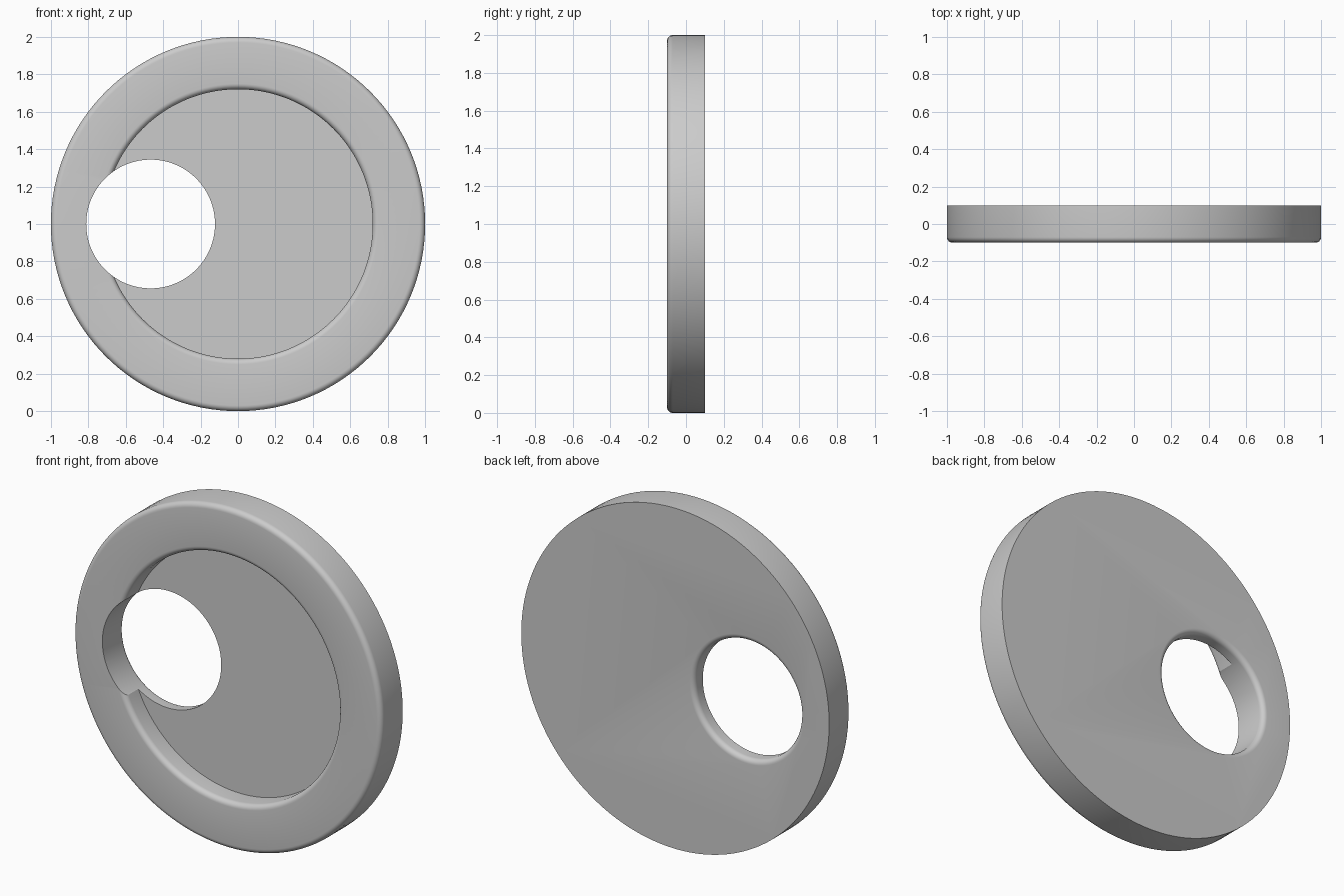
import bpy, bmesh, math
from math import sin, cos, pi

if "Cube" in bpy.data.objects:
    bpy.data.objects.remove(bpy.data.objects["Cube"])

SEGMENTS = 128
FILLET = 0.03


def arc(cr, cy, a0, a1, steps=6):
    """Quarter-round profile points (radius, y) about a centre, angles in degrees."""
    return [(cr + FILLET * cos(math.radians(a0 + (a1 - a0) * i / steps)),
             cy + FILLET * sin(math.radians(a0 + (a1 - a0) * i / steps)))
            for i in range(steps + 1)]


def lathe(name, profile, x=0.0, z=1.0):
    """Turn a (radius, y) profile about the y axis and cap both ends."""
    bm = bmesh.new()
    rings = [[bm.verts.new((x + r * cos(2 * pi * i / SEGMENTS), y,
                            z + r * sin(2 * pi * i / SEGMENTS)))
              for i in range(SEGMENTS)] for r, y in profile]
    for a, b in zip(rings, rings[1:]):
        for i in range(SEGMENTS):
            j = (i + 1) % SEGMENTS
            bm.faces.new((a[i], a[j], b[j], b[i]))
    bm.faces.new(rings[0])
    bm.faces.new(rings[-1])
    bmesh.ops.recalc_face_normals(bm, faces=bm.faces)
    mesh = bpy.data.meshes.new(name)
    bm.to_mesh(mesh)
    bm.free()
    obj = bpy.data.objects.new(name, mesh)
    bpy.context.collection.objects.link(obj)
    return obj


# Dished disc: flat back, rounded outer front edge, rounded lip, recessed floor
disc = lathe("dished_disc",
             [(1.0, 0.1)]
             + arc(1.0 - FILLET, -0.1 + FILLET, 0, -90)
             + arc(0.72 + FILLET, -0.1 + FILLET, -90, -180)
             + [(0.72, 0.02)])

# Off-centre through hole, flared where it meets the back
HOLE = 0.344
flare = arc(HOLE + FILLET, 0.1 - FILLET, 180, 90)
cutter = lathe("hole_cutter",
               [(HOLE, -0.3)] + flare + [(HOLE + FILLET, 0.3)], x=-0.467)
cutter.hide_render = True
cutter.hide_set(True)

cut = disc.modifiers.new("hole", 'BOOLEAN')
cut.operation = 'DIFFERENCE'
cut.solver = 'EXACT'
cut.object = cutter

# Apply the cut and drop the helper
bpy.context.view_layer.objects.active = disc
disc.select_set(True)
bpy.ops.object.modifier_apply(modifier=cut.name)
bpy.data.objects.remove(cutter, do_unlink=True)

# Plain grey finish
grey = bpy.data.materials.new("plain_grey")
grey.diffuse_color = (0.6, 0.6, 0.6, 1.0)
grey.use_nodes = True
grey.node_tree.nodes["Principled BSDF"].inputs["Base Color"].default_value = grey.diffuse_color
disc.data.materials.clear()
disc.data.materials.append(grey)

bpy.ops.object.shade_smooth_by_angle(angle=math.radians(30))
